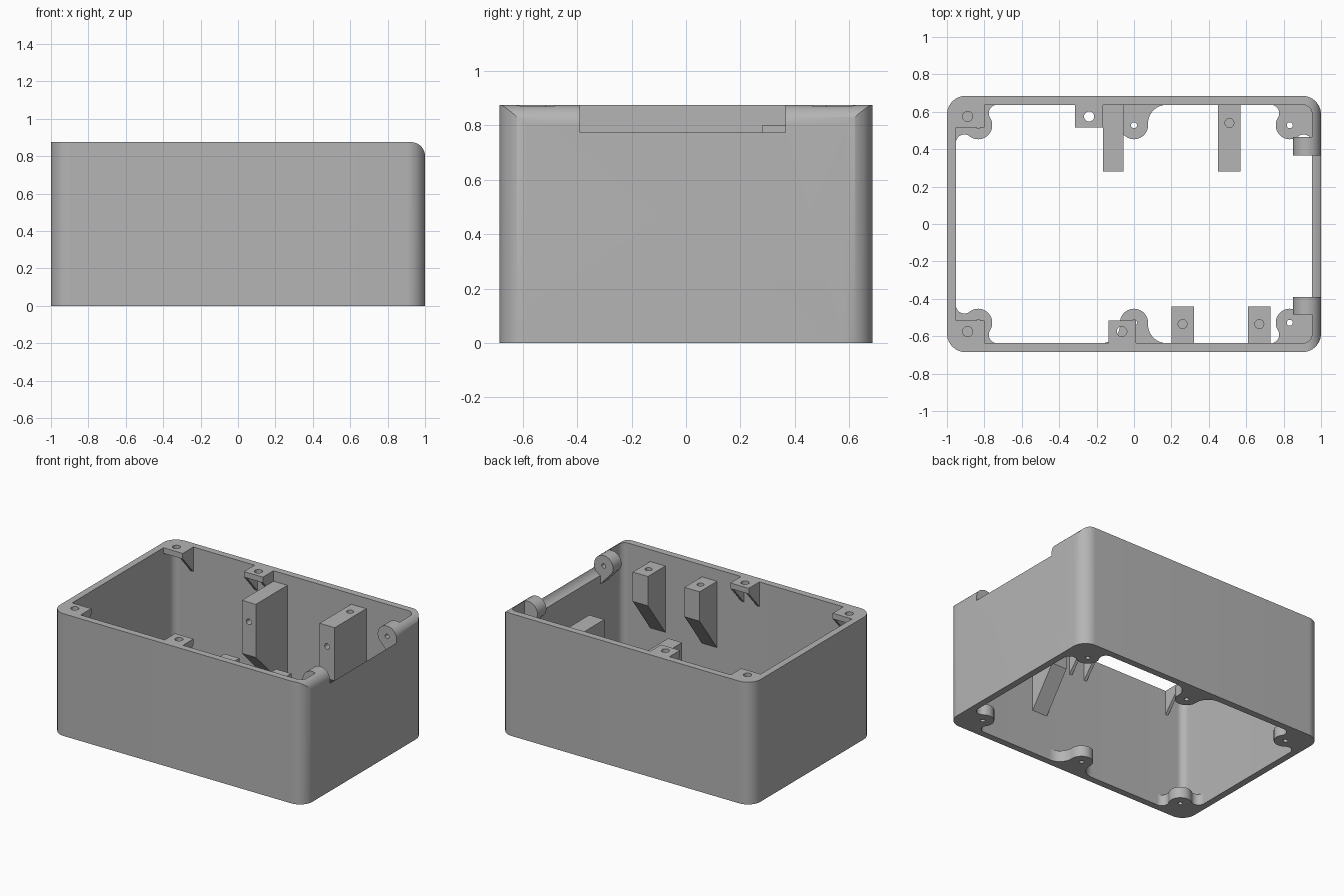
import bpy, bmesh
from math import sin, cos, radians, atan2, degrees, sqrt

if "Cube" in bpy.data.objects:
    bpy.data.objects.remove(bpy.data.objects["Cube"], do_unlink=True)

GREY = bpy.data.materials.new("plain grey")
GREY.use_nodes = True
GREY.diffuse_color = (0.46, 0.46, 0.46, 1)
GREY.node_tree.nodes["Principled BSDF"].inputs["Base Color"].default_value = (0.46, 0.46, 0.46, 1)

HX, HY, H, WALL = 1.0, 0.685, 0.875, 0.048
IX, IY = HX - WALL, HY - WALL
HINGE_X, HINGE_Z, HINGE_R = 0.925, 0.8, 0.075


def arc(cx, cy, r, a0, a1, n=16):
    return [(cx + r * cos(radians(a0 + (a1 - a0) * i / n)),
             cy + r * sin(radians(a0 + (a1 - a0) * i / n))) for i in range(n + 1)]


def prism(name, pts, axis, lo, hi):
    """Extrude a 2D outline along one axis."""
    place = {"x": lambda p, t: (t, p[0], p[1]),
             "y": lambda p, t: (p[0], t, p[1]),
             "z": lambda p, t: (p[0], p[1], t)}[axis]
    bm = bmesh.new()
    rings = [[bm.verts.new(place(p, t)) for p in pts] for t in (lo, hi)]
    bm.faces.new(rings[0])
    bm.faces.new(rings[1])
    for i in range(len(pts)):
        j = (i + 1) % len(pts)
        bm.faces.new((rings[0][i], rings[0][j], rings[1][j], rings[1][i]))
    bmesh.ops.recalc_face_normals(bm, faces=bm.faces)
    mesh = bpy.data.meshes.new(name)
    bm.to_mesh(mesh)
    bm.free()
    mesh.materials.append(GREY)
    ob = bpy.data.objects.new(name, mesh)
    bpy.context.collection.objects.link(ob)
    return ob


def rod(axis, u, v, r, lo, hi):
    return prism("cutter", arc(u, v, r, 0, 345, 23), axis, lo, hi)


def combine(ob, other, operation="DIFFERENCE"):
    """Apply a boolean and remove the helper."""
    bpy.context.view_layer.objects.active = ob
    other.hide_render = True
    mod = ob.modifiers.new("bool", "BOOLEAN")
    mod.operation, mod.solver, mod.object = operation, "EXACT", other
    bpy.ops.object.modifier_apply(modifier=mod.name)
    bpy.data.objects.remove(other, do_unlink=True)


def rounded_rect(hx, hy, r):
    return (arc(hx - r, hy - r, r, 0, 90) + arc(r - hx, hy - r, r, 90, 180)
            + arc(r - hx, r - hy, r, 180, 270) + arc(hx - r, r - hy, r, 270, 360))


# Outer shell, open at top and bottom
shell = prism("case_wall", rounded_rect(HX, HY, 0.1), "z", 0, H)
combine(shell, prism("cutter", rounded_rect(IX, IY, 0.05), "z", -0.1, 1))
# Rounded upper edge on the hinge side
edge = arc(HINGE_X, HINGE_Z, HINGE_R, 0, 90) + [(HINGE_X, 1), (1.1, 1), (1.1, HINGE_Z)]
combine(shell, prism("cutter", edge, "y", -0.8, 0.8))
# Hinge notch with a hollow floor
notch = arc(HINGE_X, HINGE_Z, 0.08, 180, 360) + [(1.005, 1), (0.845, 1)]
combine(shell, prism("cutter", notch, "y", -0.39, 0.365))

# Hinge knuckles with pin holes and sloped supports
for side, y0, y1, p0, p1 in (("back", 0.365, 0.465, 0.3, 0.44),
                             ("front", -0.485, -0.39, -0.46, -0.3)):
    outline = arc(HINGE_X, HINGE_Z, HINGE_R - 0.0005, 0, 210, 30) + [(0.955, 0.66), (0.99, 0.66)]
    knuckle = prism(side + "_hinge_knuckle", outline, "y", y0, y1)
    combine(knuckle, rod("y", HINGE_X, HINGE_Z, 0.016, p0, p1))


# Screw tabs level with the rim: plate plus triangular ribs
def tab(name, x0, x1, s, hole_x, ribs):
    wall, tip = s * (IY + 0.004), s * 0.517
    plate = prism(name, [(x0, wall), (x1, wall), (x1, tip), (x0, tip)], "z", H - 0.04, H)
    combine(plate, rod("z", hole_x, s * 0.575, 0.027, H - 0.1, H + 0.1))
    for i, rx in enumerate(ribs):
        prism(f"{name}_rib_{i + 1}", [(wall, H - 0.039), (tip, H - 0.039), (wall, H - 0.18)],
              "x", rx, rx + 0.022)


for side, s in (("back", 1), ("front", -1)):
    tab(side + "_corner_tab", -IX - 0.004, -0.8, s, -0.89, [-0.822])
tab("back_middle_tab", -0.315, -0.165, 1, -0.24, [-0.315, -0.187])
tab("front_middle_tab", -0.135, 0.01, -1, -0.065, [-0.135, -0.012])


# Deep brackets: block with a sloped underside
def bracket(name, x0, x1, s, tip, top, face_low, wall_low, hole_y=None, hole_z=None):
    wall, mid = s * (IY + 0.004), (x0 + x1) / 2
    ob = prism(name, [(wall, top), (s * tip, top), (s * tip, face_low), (wall, wall_low)],
               "x", x0, x1)
    if hole_y:
        combine(ob, rod("z", mid, s * hole_y, 0.024, top - 0.15, top + 0.1))
    if hole_z:
        ends = sorted((s * (tip - 0.1), s * (tip + 0.12)))
        combine(ob, rod("y", mid, hole_z, 0.02, *ends))


bracket("back_bracket_1", -0.165, -0.055, 1, 0.28, 0.8, 0.42, 0.06, hole_z=0.66)
bracket("back_bracket_2", 0.45, 0.57, 1, 0.28, 0.8, 0.42, 0.06, hole_y=0.54, hole_z=0.65)
bracket("front_bracket_1", 0.2, 0.32, -1, 0.44, 0.79, 0.58, 0.31, hole_y=0.535)
bracket("front_bracket_2", 0.61, 0.73, -1, 0.44, 0.79, 0.58, 0.31, hole_y=0.535)

# Bottom screw bosses, blended into the walls with hollow curves
BOSS_Y, BOSS_R, FLOOR = 0.528, 0.075, 0.08


def fillet(gap, r):
    """Offset along the wall of a curve touching both wall and boss."""
    drop = gap - r
    along = sqrt((BOSS_R + r) ** 2 - drop ** 2)
    return along, drop, degrees(atan2(drop, along))


def boss(name, outline, hole_x, sx, sy):
    ob = prism(name, [(sx * x, sy * y) for x, y in outline], "z", 0, FLOOR)
    combine(ob, rod("z", sx * hole_x, sy * BOSS_Y, 0.016, -0.1, 0.2))


along, drop, tilt = fillet(IY - BOSS_Y, 0.1)
middle = ([(-along, IY + 0.01), (along, IY + 0.01)]
          + arc(along, BOSS_Y + drop, 0.1, 90, 180 + tilt)
          + arc(0, BOSS_Y, BOSS_R, tilt, -180 - tilt, 32)[1:-1]
          + arc(-along, BOSS_Y + drop, 0.1, -tilt, 90))

CX, R = 0.833, 0.045
a1, d1, t1 = fillet(IY - BOSS_Y, R)
a2, d2, t2 = fillet(IX - CX, R)
corner = ([(IX + 0.01, BOSS_Y - a2), (IX + 0.01, IY - 0.03), (IX - 0.03, IY + 0.01),
           (CX - a1, IY + 0.01)]
          + arc(CX - a1, BOSS_Y + d1, R, 90, -t1)
          + arc(CX, BOSS_Y, BOSS_R, 180 - t1, 270 + t2, 24)[1:-1]
          + arc(CX + d2, BOSS_Y - a2, R, 90 + t2, 0))

for side, sy in (("back", 1), ("front", -1)):
    boss(side + "_middle_boss", middle, 0, 1, sy)
    for hand, sx in (("left", 1), ("right", -1)):
        boss(f"{side}_{hand}_boss", corner, CX, sx, sy)

# Smooth the curved faces, keep the edges crisp
for ob in bpy.context.scene.objects:
    ob.select_set(ob.type == "MESH")
bpy.context.view_layer.objects.active = shell
bpy.ops.object.shade_smooth_by_angle(angle=radians(30))
